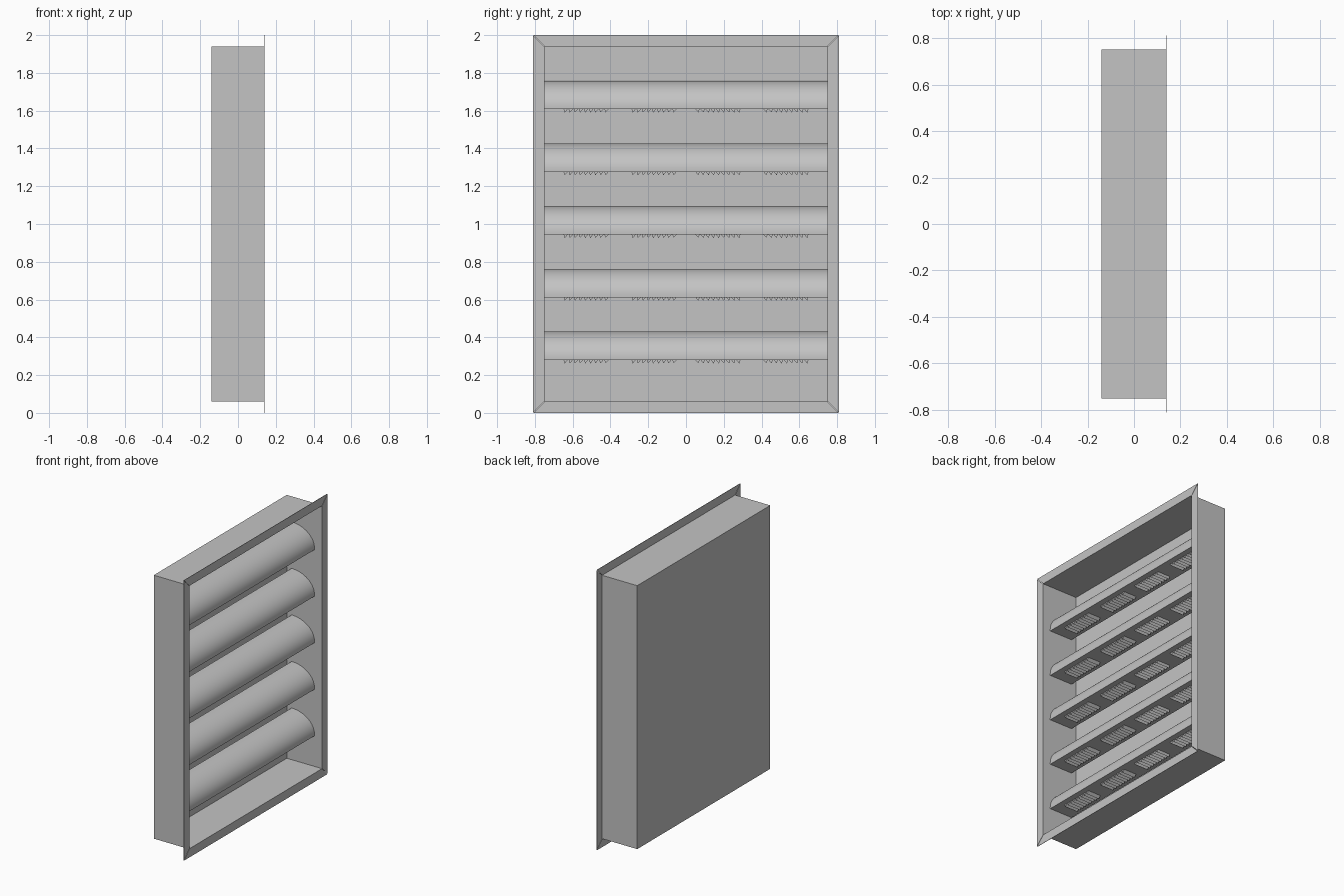
import bpy
import bmesh
import math
from mathutils import Vector

cube = bpy.data.objects.get("Cube")
if cube:
    bpy.data.objects.remove(cube, do_unlink=True)

metal = bpy.data.materials.new("grey sheet metal")
metal.use_nodes = True
GREY = (0.55, 0.55, 0.55, 1)
metal.diffuse_color = GREY
metal.node_tree.nodes["Principled BSDF"].inputs["Base Color"].default_value = GREY

DEPTH, HALF_W, LOW, HIGH = 0.14, 0.75, 0.06, 1.94
RIM = 0.06


def finish(name, bm, smooth=False):
    bmesh.ops.recalc_face_normals(bm, faces=bm.faces)
    mesh = bpy.data.meshes.new(name)
    bm.to_mesh(mesh)
    bm.free()
    mesh.materials.append(metal)
    obj = bpy.data.objects.new(name, mesh)
    bpy.context.collection.objects.link(obj)
    if smooth:
        bpy.ops.object.select_all(action='DESELECT')
        obj.select_set(True)
        bpy.context.view_layer.objects.active = obj
        bpy.ops.object.shade_smooth_by_angle(angle=math.radians(30))
    return obj


def prism(bm, points, offset):
    """Closed solid made by sweeping a flat polygon along an offset."""
    offset = Vector(offset)
    a = [bm.verts.new(p) for p in points]
    b = [bm.verts.new(Vector(p) + offset) for p in points]
    bm.faces.new(a)
    bm.faces.new(b[::-1])
    for i in range(len(a)):
        j = (i + 1) % len(a)
        bm.faces.new((a[i], b[i], b[j], a[j]))


# Casing: thin sheet box, open toward +x
bm = bmesh.new()
bmesh.ops.create_cube(bm, size=1)
for v in bm.verts:
    v.co = (v.co.x * 2 * DEPTH, v.co.y * 2 * HALF_W,
            (LOW + HIGH) / 2 + v.co.z * (HIGH - LOW))
bmesh.ops.recalc_face_normals(bm, faces=bm.faces)
front = [f for f in bm.faces if f.normal.x > 0.9]
bmesh.ops.delete(bm, geom=front, context='FACES_ONLY')
casing = finish("casing", bm)
sheet = casing.modifiers.new("sheet thickness", 'SOLIDIFY')
sheet.thickness = 0.003
sheet.offset = -1

# Flange: four mitred strips around the opening
inner = [(-HALF_W, LOW), (HALF_W, LOW), (HALF_W, HIGH), (-HALF_W, HIGH)]
outer = [(y + math.copysign(RIM, y), z + math.copysign(RIM, z - 1)) for y, z in inner]
for i, side in enumerate(("bottom", "left", "top", "right")):
    j = (i + 1) % 4
    along = (Vector(inner[j]) - Vector(inner[i])).normalized() * 0.002
    loop = [Vector(outer[i]) + along, Vector(outer[j]) - along,
            Vector(inner[j]) - along, Vector(inner[i]) + along]
    bm = bmesh.new()
    prism(bm, [(DEPTH - 0.003, p.x, p.y) for p in loop], (0.003, 0, 0))
    finish("flange_" + side, bm)

# Louvres: quarter-round hoods with a short front lip
BACK, TIP, RISE, LIP = -0.10, 0.08, 0.14, 0.011
STEPS = 16
for n in range(5):
    base = 0.28 + n * 0.332
    bm = bmesh.new()
    profile = [(BACK, base), (TIP, base)]
    for k in range(STEPS + 1):
        t = math.pi / 2 * k / STEPS
        profile.append((BACK + (TIP - BACK) * math.cos(t),
                        base + LIP + RISE * math.sin(t)))
    prism(bm, [(x, -HALF_W, z) for x, z in profile], (0, 2 * HALF_W, 0))
    finish(f"louvre_{n + 1}", bm, smooth=True)

    # Vent fins: four mirrored banks of saw-tooth ribs under each hood
    bm = bmesh.new()
    for mirror in (-1, 1):
        for start in (0.05, 0.41):
            for k in range(9):
                y = start + k * 0.027
                tooth = [(y, 0), (y + 0.022, 0), (y + 0.016, -0.018)]
                prism(bm, [(-0.06, mirror * a, base + h) for a, h in tooth],
                      (0.10, 0, 0))
    finish(f"vent_fins_{n + 1}", bm)
